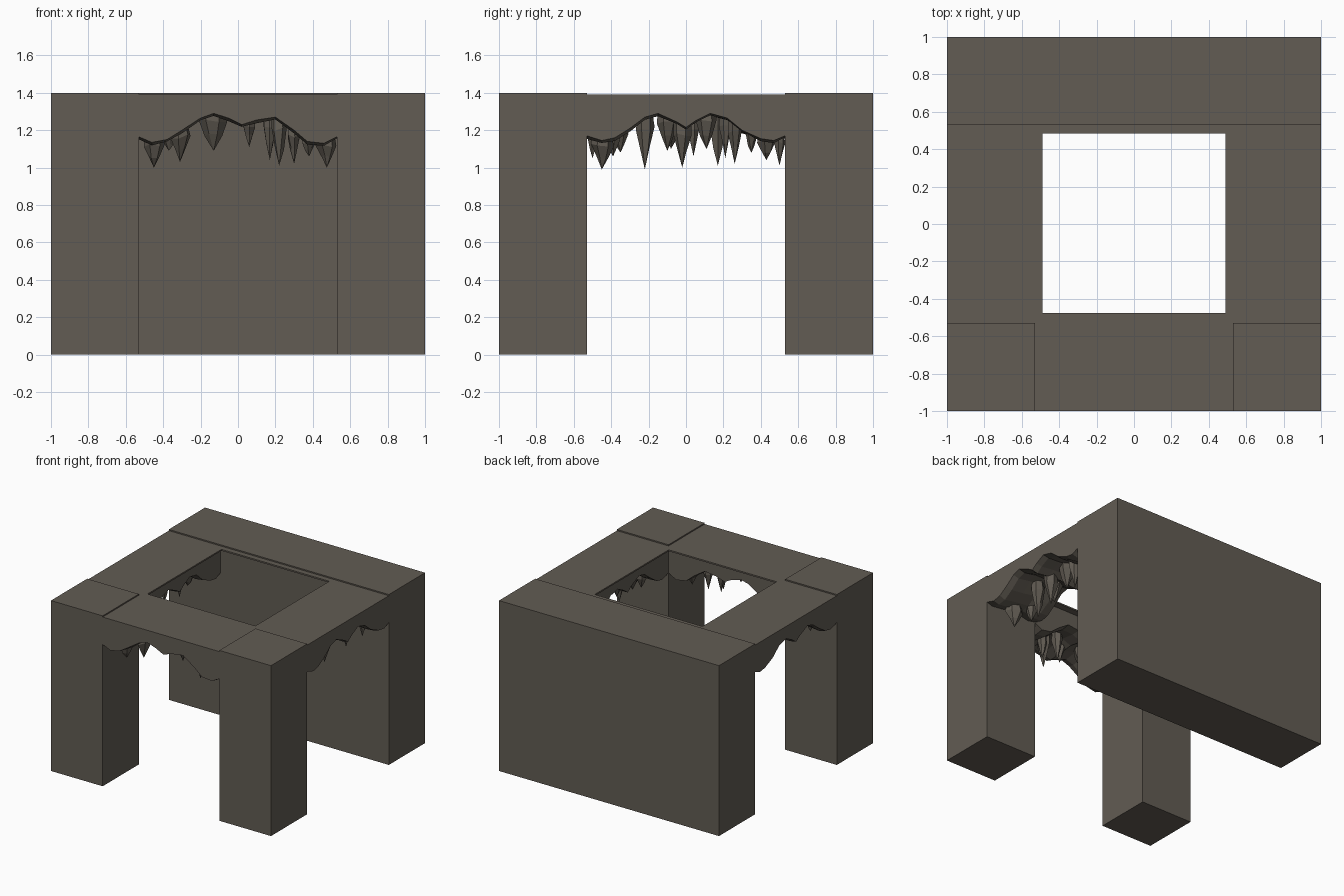
import bpy, bmesh, math, random
from mathutils import Vector

if "Cube" in bpy.data.objects:
    bpy.data.objects.remove(bpy.data.objects["Cube"])

random.seed(7)
stone = bpy.data.materials.new("grey_brown_stone")
stone.diffuse_color = (0.122, 0.107, 0.087, 1)
stone.use_nodes = True
stone.node_tree.nodes["Principled BSDF"].inputs["Base Color"].default_value = stone.diffuse_color

H, IN = 1.4, 0.53          # total height, inner face of the walls
LT = 1.39                  # top of the lintels


def finish(bm, name):
    bmesh.ops.recalc_face_normals(bm, faces=bm.faces)
    me = bpy.data.meshes.new(name)
    bm.to_mesh(me)
    bm.free()
    me.materials.append(stone)
    ob = bpy.data.objects.new(name, me)
    bpy.context.collection.objects.link(ob)
    return ob


def box(name, lo, hi):
    bm = bmesh.new()
    bmesh.ops.create_cube(bm, size=1)
    for v in bm.verts:
        v.co = Vector([(a + b) / 2 + c * (b - a) for a, b, c in zip(lo, hi, v.co)])
    return finish(bm, name)


def height(profile, u):
    """Arch height at u, eased between profile points."""
    for (u0, z0), (u1, z1) in zip(profile, profile[1:]):
        if u <= u1:
            return z0 + (z1 - z0) * max(0, (u - u0) / (u1 - u0))
    return profile[-1][1]


def lintel(name, profile, place):
    """Block with a wavy underside; place maps (u along, d inward) to x, y."""
    bm = bmesh.new()
    depths = (0, 0.05, 0.16, 0.28, 0.40, 0.47)
    drops = (0, -0.012, 0.0, 0.012, -0.008, 0)
    rows = []
    for d, drop in zip(depths, drops):
        row = []
        for i, (u, z) in enumerate(profile):
            jig = 0 if d == 0 else random.uniform(-0.006, 0.006)
            row.append((bm.verts.new((*place(u, d), z + drop + jig)),
                        bm.verts.new((*place(u, d), LT))))
        rows.append(row)
    n = len(profile)
    for r0, r1 in zip(rows, rows[1:]):          # underside and top
        for i in range(n - 1):
            for k in (0, 1):
                bm.faces.new((r0[i][k], r0[i + 1][k], r1[i + 1][k], r1[i][k]))
        for i in (0, n - 1):                    # ends
            bm.faces.new((r0[i][0], r1[i][0], r1[i][1], r0[i][1]))
    for r in (rows[0], rows[-1]):               # outer and inner faces
        for i in range(n - 1):
            bm.faces.new((r[i][0], r[i + 1][0], r[i + 1][1], r[i][1]))
    return finish(bm, name)


def stalactites(name, profile, spikes, place):
    """Faceted hanging spikes: (u, depth, tip height, radius)."""
    bm = bmesh.new()
    for u, d, tip, r in spikes:
        top = height(profile, u) + 0.03
        rings = []
        for t, s in ((0, 0.9), (0.3, 1.0), (0.65, 0.55)):
            ring = []
            for k in range(6):
                a = math.tau * k / 6 + u * 9
                q = r * s * random.uniform(0.85, 1.12)
                uu = max(-IN, min(IN, u + q * math.cos(a)))
                dd = max(0.01, d + 1.15 * q * math.sin(a))
                z = top + (tip - top) * t + random.uniform(-0.012, 0.012)
                ring.append(bm.verts.new((*place(uu, dd), z)))
            rings.append(ring)
        point = bm.verts.new((*place(u, d), tip))
        bm.faces.new(rings[0])
        for k in range(6):
            j = (k + 1) % 6
            for a, b in zip(rings, rings[1:]):
                bm.faces.new((a[k], a[j], b[j], b[k]))
            bm.faces.new((rings[-1][k], rings[-1][j], point))
    return finish(bm, name)


# solid back wall and two front corner posts
box("back_wall", (-1, IN, 0), (1, 1, H))
box("front_left_post", (-1, -1, 0), (-IN, -IN, H))
box("front_right_post", (IN, -1, 0), (1, -IN, H))

# thin ceiling rim around the square opening
box("rim_back", (-IN, 0.485, 1.378), (IN, IN, LT))
box("rim_front", (-IN, -IN, 1.378), (IN, -0.475, LT))
box("rim_left", (-IN, -0.475, 1.378), (-0.49, 0.485, LT))
box("rim_right", (0.49, -0.475, 1.378), (IN, 0.485, LT))

# wavy arch profiles (position along the span, height)
front_arch = [(-.53, 1.165), (-.46, 1.135), (-.38, 1.15), (-.3, 1.2), (-.2, 1.265),
              (-.13, 1.29), (-.05, 1.265), (.02, 1.23), (.1, 1.255), (.2, 1.27),
              (.3, 1.2), (.37, 1.14), (.46, 1.13), (.53, 1.165)]
side_arch = [(-.53, 1.17), (-.45, 1.145), (-.38, 1.16), (-.3, 1.21), (-.22, 1.27),
             (-.15, 1.29), (-.05, 1.245), (0, 1.215), (.05, 1.25), (.13, 1.29),
             (.22, 1.265), (.3, 1.2), (.4, 1.155), (.47, 1.145), (.53, 1.17)]

front_spikes = [(-.45, .2, 1.0, .06), (-.37, .33, 1.09, .035), (-.31, .22, 1.03, .055),
                (-.13, .25, 1.09, .08), (.06, .2, 1.11, .04), (.17, .3, 1.04, .04),
                (.22, .2, 1.01, .045), (.3, .28, 1.02, .04), (.38, .18, 1.06, .035),
                (.475, .24, 1.0, .055)]
right_spikes = [(-.45, .2, .99, .06), (-.39, .32, 1.06, .04), (-.22, .24, .99, .05),
                (-.1, .3, 1.09, .06), (-.02, .2, 1.0, .05), (.11, .25, 1.1, .06),
                (.26, .2, 1.02, .04), (.35, .3, 1.08, .035), (.5, .22, 1.01, .03)]
left_spikes = [(-.5, .22, 1.05, .03), (-.35, .25, 1.08, .04), (-.08, .22, 1.1, .07),
               (.04, .3, 1.06, .035), (.17, .2, 1.01, .05), (.21, .32, 1.05, .035),
               (.43, .24, 1.04, .05)]

for side, arch, spikes, place in (
        ("front", front_arch, front_spikes, lambda u, d: (u, -1 + d)),
        ("right", side_arch, right_spikes, lambda u, d: (1 - d, u)),
        ("left", side_arch, left_spikes, lambda u, d: (-1 + d, u))):
    lintel(side + "_lintel", arch, place)
    stalactites(side + "_stalactites", arch, spikes, place)
